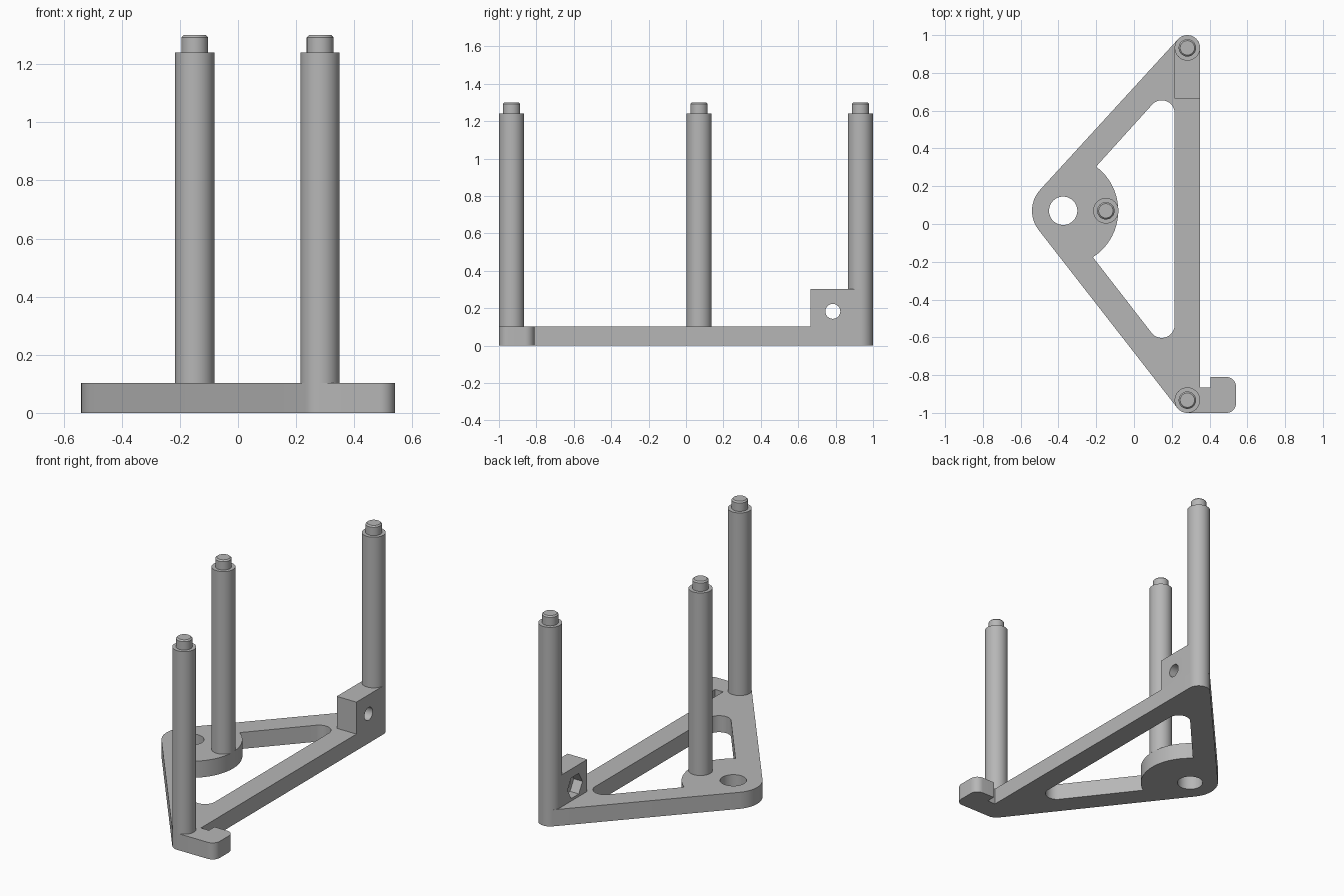
import bpy, bmesh
from math import radians, degrees, cos, sin, acos, atan2, hypot, pi
from mathutils import Matrix

cube = bpy.data.objects.get("Cube")
if cube:
    bpy.data.objects.remove(cube)

# One plain grey for the whole model
GREY = (0.47, 0.47, 0.47, 1.0)
grey = bpy.data.materials.new("plain grey")
grey.use_nodes = True
grey.diffuse_color = GREY
grey.node_tree.nodes["Principled BSDF"].inputs["Base Color"].default_value = GREY

# Main dimensions
PLATE_TOP, BLOCK_TOP, POST_TOP, PIN_TOP = 0.103, 0.302, 1.24, 1.30
POST_R, PIN_R = 0.0675, 0.046
BACK, FRONT = (0.2825, 0.9325), (0.2825, -0.9325)
HUB, HUB_R, DISC_R = (-0.375, 0.07), 0.165, 0.292
MIDDLE = (-0.149, 0.07)


def make_object(name, bm):
    bmesh.ops.remove_doubles(bm, verts=bm.verts, dist=1e-5)
    bmesh.ops.recalc_face_normals(bm, faces=bm.faces)
    mesh = bpy.data.meshes.new(name)
    bm.to_mesh(mesh)
    bm.free()
    mesh.materials.append(grey)
    obj = bpy.data.objects.new(name, mesh)
    bpy.context.collection.objects.link(obj)
    return obj


def smooth(obj):
    bpy.ops.object.select_all(action="DESELECT")
    obj.select_set(True)
    bpy.context.view_layer.objects.active = obj
    bpy.ops.object.shade_smooth_by_angle(angle=radians(30))


def arc(centre, r, start, end):
    """Points along an arc, angles in degrees."""
    n = max(3, round(abs(end - start) / 7.5))
    angles = [radians(start + (end - start) * i / n) for i in range(n + 1)]
    return [(centre[0] + r * cos(a), centre[1] + r * sin(a)) for a in angles]


def tangent_angle(c1, r1, c2, r2):
    """Outward normal of the outer tangent from one circle to the next."""
    dx, dy = c2[0] - c1[0], c2[1] - c1[1]
    return degrees(atan2(dy, dx) - acos((r1 - r2) / hypot(dx, dy))) % 360


def extrude_loops(name, loops, z0, z1):
    """Solid from an outline and its holes."""
    bm = bmesh.new()
    for loop in loops:
        vs = [bm.verts.new((x, y, z0)) for x, y in loop]
        for a, b in zip(vs, vs[1:] + vs[:1]):
            bm.edges.new((a, b))
    bmesh.ops.triangle_fill(bm, use_beauty=True, use_dissolve=False, edges=bm.edges[:])
    ext = bmesh.ops.extrude_face_region(bm, geom=bm.faces[:], use_keep_orig=True)
    top = [g for g in ext["geom"] if isinstance(g, bmesh.types.BMVert)]
    bmesh.ops.translate(bm, verts=top, vec=(0, 0, z1 - z0))
    return make_object(name, bm)


def post(name, centre, z0):
    """Turned post with a chamfered pin on top."""
    c = 0.008
    profile = [(0, z0), (POST_R, z0), (POST_R, POST_TOP), (PIN_R, POST_TOP),
               (PIN_R, PIN_TOP - c), (PIN_R - c, PIN_TOP), (0, PIN_TOP)]
    bm = bmesh.new()
    vs = [bm.verts.new((r, 0, z)) for r, z in profile]
    edges = [bm.edges.new(pair) for pair in zip(vs, vs[1:])]
    bmesh.ops.spin(bm, geom=vs + edges, cent=(0, 0, 0), axis=(0, 0, 1),
                   angle=2 * pi, steps=48, use_duplicate=False)
    bmesh.ops.translate(bm, verts=bm.verts, vec=(*centre, 0))
    smooth(make_object(name, bm))


def cut(target, sides, r, x0, x1, y, z):
    """Cut a prism lying along x out of the target."""
    bm = bmesh.new()
    bmesh.ops.create_cone(bm, cap_ends=True, segments=sides, radius1=r, radius2=r, depth=x1 - x0)
    bmesh.ops.transform(bm, verts=bm.verts, matrix=Matrix.Translation(
        ((x0 + x1) / 2, y, z)) @ Matrix.Rotation(pi / 2, 4, "Y") @ Matrix.Rotation(0, 4, "Z"))
    cutter = make_object("cutter", bm)
    cutter.hide_render = True
    mod = target.modifiers.new("cut", "BOOLEAN")
    mod.operation, mod.solver, mod.object = "DIFFERENCE", "EXACT", cutter
    bpy.context.view_layer.objects.active = target
    bpy.ops.object.modifier_apply(modifier=mod.name)
    bpy.data.objects.remove(cutter)


# Base plate: rounded triangle with a hook at the front, a window and a hub hole
up = tangent_angle(BACK, POST_R, HUB, HUB_R)
low = tangent_angle(HUB, HUB_R, FRONT, POST_R)
edge_x = BACK[0] + POST_R
outline = (arc((0.49, -0.95), 0.05, -90, 0) + arc((0.49, -0.86), 0.05, 0, 90)
           + [(0.405, -0.81), (0.405, -0.865), (edge_x, -0.865)]
           + arc(BACK, POST_R, 0, up) + arc(HUB, HUB_R, up, low)
           + arc(FRONT, POST_R, low, 270))
window = (arc((0.147, 0.587), 0.068, 0, up) + arc(HUB, DISC_R, 53.3, -57.4)
          + arc((0.147, -0.535), 0.068, low, 360))
hub_hole = arc(HUB, 0.075, 0, 360)[:-1]
smooth(extrude_loops("base_plate", [outline, window, hub_hole], 0, PLATE_TOP))

# Clamp block at the back corner, with a bolt hole and a hexagonal nut pocket
inner_x = BACK[0] - POST_R
block = extrude_loops("clamp_block", [
    [(inner_x, 0.665), (edge_x, 0.665)] + arc(BACK, POST_R, 0, 180)], PLATE_TOP, BLOCK_TOP)
cut(block, 32, 0.04, inner_x - 0.1, edge_x + 0.1, 0.785, 0.183)
cut(block, 6, 0.074, inner_x - 0.1, inner_x + 0.06, 0.785, 0.183)
smooth(block)

# Three upright posts
post("back_post", BACK, BLOCK_TOP)
post("front_post", FRONT, PLATE_TOP)
post("middle_post", MIDDLE, PLATE_TOP)
